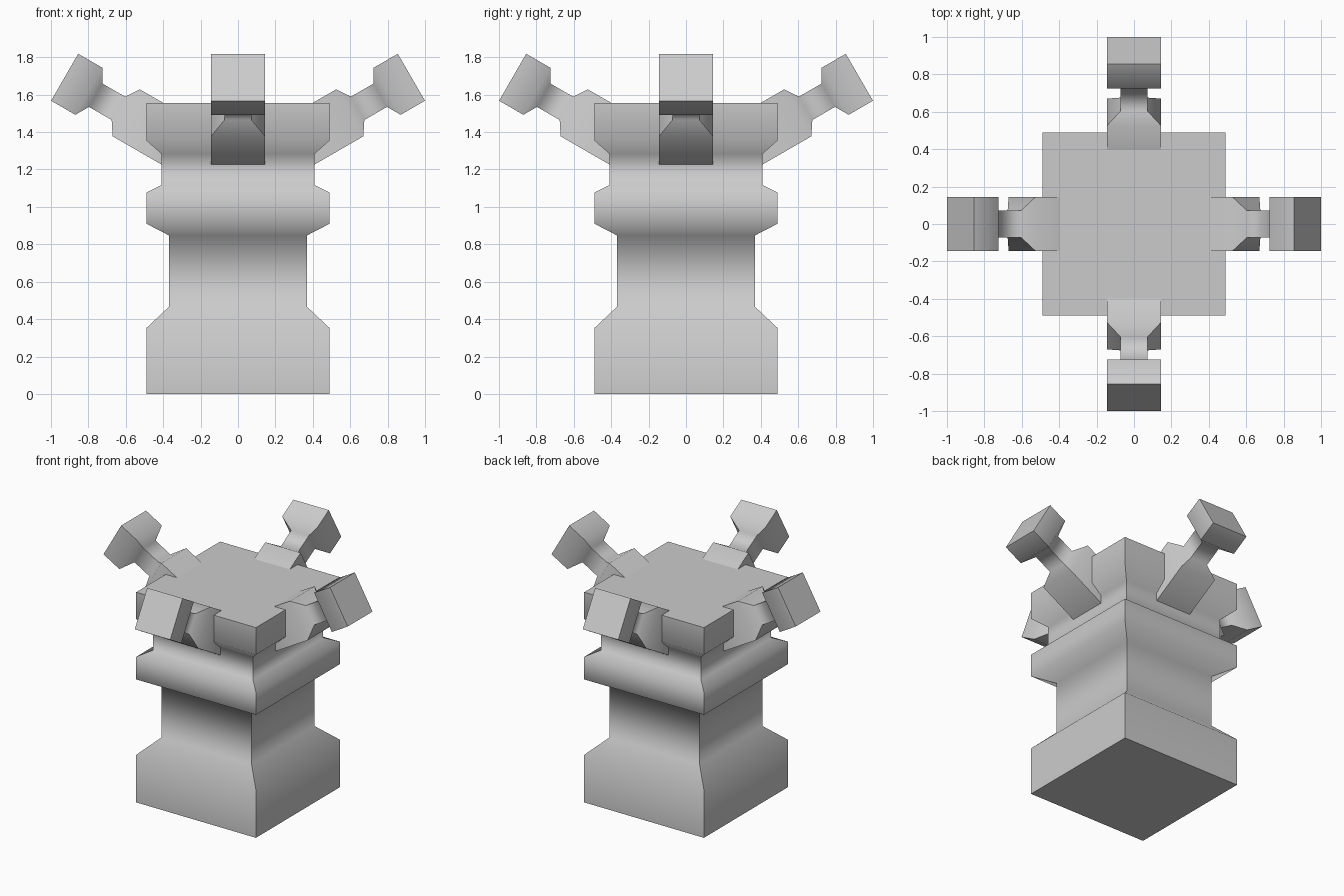
import bpy, bmesh
from math import radians, sin, cos, pi
from mathutils import Matrix, Vector

if "Cube" in bpy.data.objects:
    bpy.data.objects.remove(bpy.data.objects["Cube"])


def square_loft(name, profile, matrix=Matrix.Identity(4)):
    """Square rings from (height, half width) pairs; smooth bends, sharp corners and ends."""
    bm = bmesh.new()
    rings = [[bm.verts.new((sx * w, sy * w, h))
              for sx, sy in ((-1, -1), (1, -1), (1, 1), (-1, 1))] for h, w in profile]
    for a, b in zip(rings, rings[1:]):
        for i in range(4):
            j = (i + 1) % 4
            bm.faces.new((a[i], a[j], b[j], b[i]))
    caps = [bm.faces.new(rings[0][::-1]), bm.faces.new(rings[-1])]
    for f in bm.faces:
        f.smooth = True
    for a, b in zip(rings, rings[1:]):
        for v, w in zip(a, b):
            bm.edges.get((v, w)).smooth = False
    for cap in caps:
        for e in cap.edges:
            e.smooth = False
    mesh = bpy.data.meshes.new(name)
    bm.to_mesh(mesh)
    bm.free()
    obj = bpy.data.objects.new(name, mesh)
    obj.matrix_world = matrix
    bpy.context.collection.objects.link(obj)
    return obj


# Column: wide foot, waist, collar, neck and head block
square_loft("column", [
    (0, 0.49), (0.352, 0.49), (0.467, 0.368), (0.847, 0.368), (0.91, 0.49),
    (1.077, 0.49), (1.117, 0.409), (1.283, 0.409), (1.355, 0.49), (1.555, 0.49)])

# Four arms tilted 30 degrees up, each with a narrow neck and a block at the tip
arm_profile = [(-0.72, 0.145), (-0.38, 0.145), (-0.332, 0.072),
               (-0.192, 0.072), (-0.15, 0.145), (0, 0.145)]
tilt = Matrix.Translation(Vector((0.927, 0, 1.693))) @ Matrix.Rotation(radians(60), 4, 'Y')
for i, side in enumerate(("right", "back", "left", "front")):
    square_loft(side + "_arm", arm_profile, Matrix.Rotation(i * pi / 2, 4, 'Z') @ tilt)
